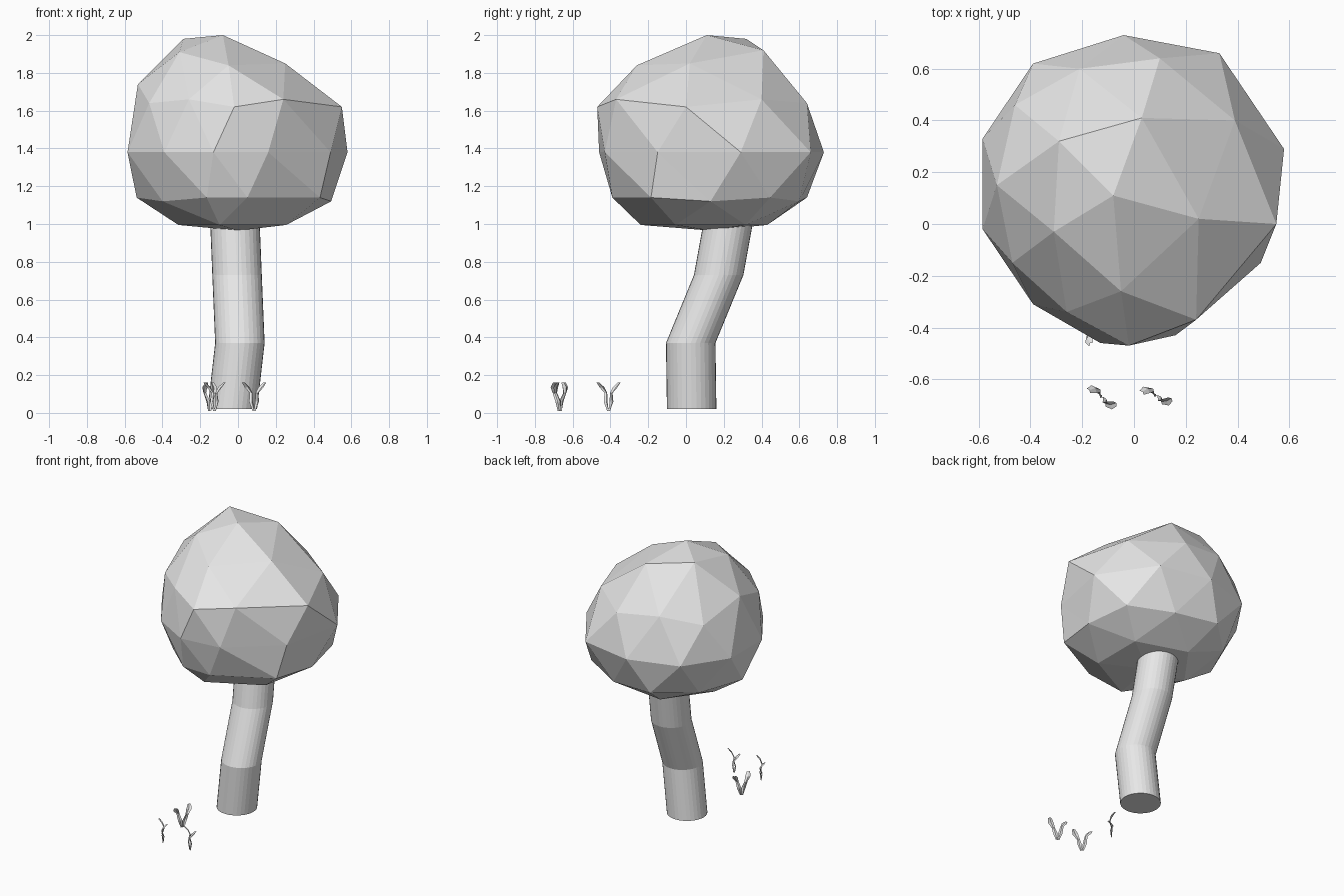
import bpy, bmesh, math
from mathutils import Vector

old = bpy.data.objects.get("Cube")
if old:
    bpy.data.objects.remove(old, do_unlink=True)

# One plain grey for everything
grey = bpy.data.materials.new("plain_grey")
grey.use_nodes = True
grey.diffuse_color = (0.8, 0.8, 0.8, 1)
grey.node_tree.nodes["Principled BSDF"].inputs["Base Color"].default_value = (0.8, 0.8, 0.8, 1)


def make_object(name, bm):
    mesh = bpy.data.meshes.new(name)
    bm.to_mesh(mesh)
    bm.free()
    mesh.materials.append(grey)
    obj = bpy.data.objects.new(name, mesh)
    bpy.context.collection.objects.link(obj)
    return obj


def ring_of(verts, level):
    """Vertices of one sphere level, ordered by angle from the +x side."""
    ring = [v for v in verts if abs(v.co.z - level) < 0.02]
    return sorted(ring, key=lambda v: (math.degrees(math.atan2(v.co.y, v.co.x)) + 10) % 360)


# Crown: faceted ball, reshaped one level at a time
bm = bmesh.new()
bmesh.ops.create_icosphere(bm, subdivisions=2, radius=1)
levels = (-1, -0.851, -0.526, -0.447, 0, 0.447, 0.526, 0.851, 1)
base, low, low_mid, low_main, equator, main, mid, cap, top = [ring_of(bm.verts, z) for z in levels]

for ring, height, radius in ((base, 0.965, 0.6), (low, 0.995, 0.6),
                             (low_mid, 1.12, 0.58), (low_main, 1.14, 0.6)):
    for v in ring:
        v.co = (v.co.x * radius, v.co.y * radius + 0.13, height)

belt = ((0.58, 0.29), (0.33, 0.66), (-0.04, 0.73), (-0.39, 0.62), (-0.585, 0.33),
        (-0.585, -0.02), (-0.39, -0.31), (-0.13, -0.46), (0.16, -0.43), (0.49, -0.15))
for v, (x, y) in zip(equator, belt):
    v.co = (x, y, 1.38)

shapes = (
    (main, ((0.55, 0, 1.62), (0.1, 0.64, 1.64), (-0.46, 0.46, 1.63),
            (-0.47, -0.15, 1.64), (-0.02, -0.47, 1.62))),
    (mid, ((0.39, 0.4, 1.66), (-0.21, 0.6, 1.68), (-0.53, 0.15, 1.74),
           (-0.26, -0.34, 1.66), (0.24, -0.37, 1.66))),
    (cap, ((0.25, 0.02, 1.85), (0.03, 0.41, 1.92), (-0.29, 0.32, 1.98),
           (-0.31, -0.03, 1.91), (-0.05, -0.26, 1.84))),
    (top, ((-0.08, 0.11, 2),)),
)
for ring, points in shapes:
    for v, p in zip(ring, points):
        v.co = p
low_mid[4].co = (0.05, -0.39, 1.14)
low[3].co.y -= 0.07
make_object("crown", bm)

# Trunk: bent round tube
SIDES = 32
bm = bmesh.new()
rings = []
for cx, cy, z in ((-0.03, 0.03, 0.02), (0.01, 0.025, 0.37), (-0.005, 0.173, 0.73), (-0.02, 0.24, 1.1)):
    turn = [math.tau * i / SIDES for i in range(SIDES)]
    rings.append([bm.verts.new((cx + 0.131 * math.cos(a), cy + 0.131 * math.sin(a), z)) for a in turn])
for a, b in zip(rings, rings[1:]):
    for i in range(SIDES):
        j = (i + 1) % SIDES
        bm.faces.new((a[i], a[j], b[j], b[i]))
bm.faces.new(rings[0][::-1])
bm.faces.new(rings[-1])
make_object("trunk", bm)


# Sprouts: two folded ribbon leaves each, forking from a pointed foot
def sprout(name, foot, heading, scale=1):
    along = Vector((math.cos(heading), math.sin(heading), 0))
    across = Vector((-along.y, along.x, 0))
    up = Vector((0, 0, 1))
    bm = bmesh.new()
    # distance out, sideways fold, height, half width
    path = ((0.005, 0, 0, 0.006), (0.016, 0.006, 0.05, 0.014), (0.028, -0.008, 0.095, 0.01),
            (0.043, 0.006, 0.125, 0.018), (0.05, 0.028, 0.15, 0.011))
    for side in (-1, 1):
        rows = []
        for out, fold, height, half in path:
            centre = Vector(foot) + scale * (along * out * side + across * fold * side) + up * height
            rows.append([bm.verts.new(centre + along * half * w + across * crease)
                         for w, crease in ((-1, 0), (0, 0.006), (1, 0))])
        for a, b in zip(rows, rows[1:]):
            for i in range(2):
                bm.faces.new((a[i], a[i + 1], b[i + 1], b[i]))
    make_object(name, bm)


sprout("sprout_right", (-0.125, -0.67, 0.01), math.radians(-55))
sprout("sprout_left", (0.085, -0.665, 0.01), math.radians(-42))
sprout("sprout_back", (-0.15, -0.41, 0.01), math.radians(45))
